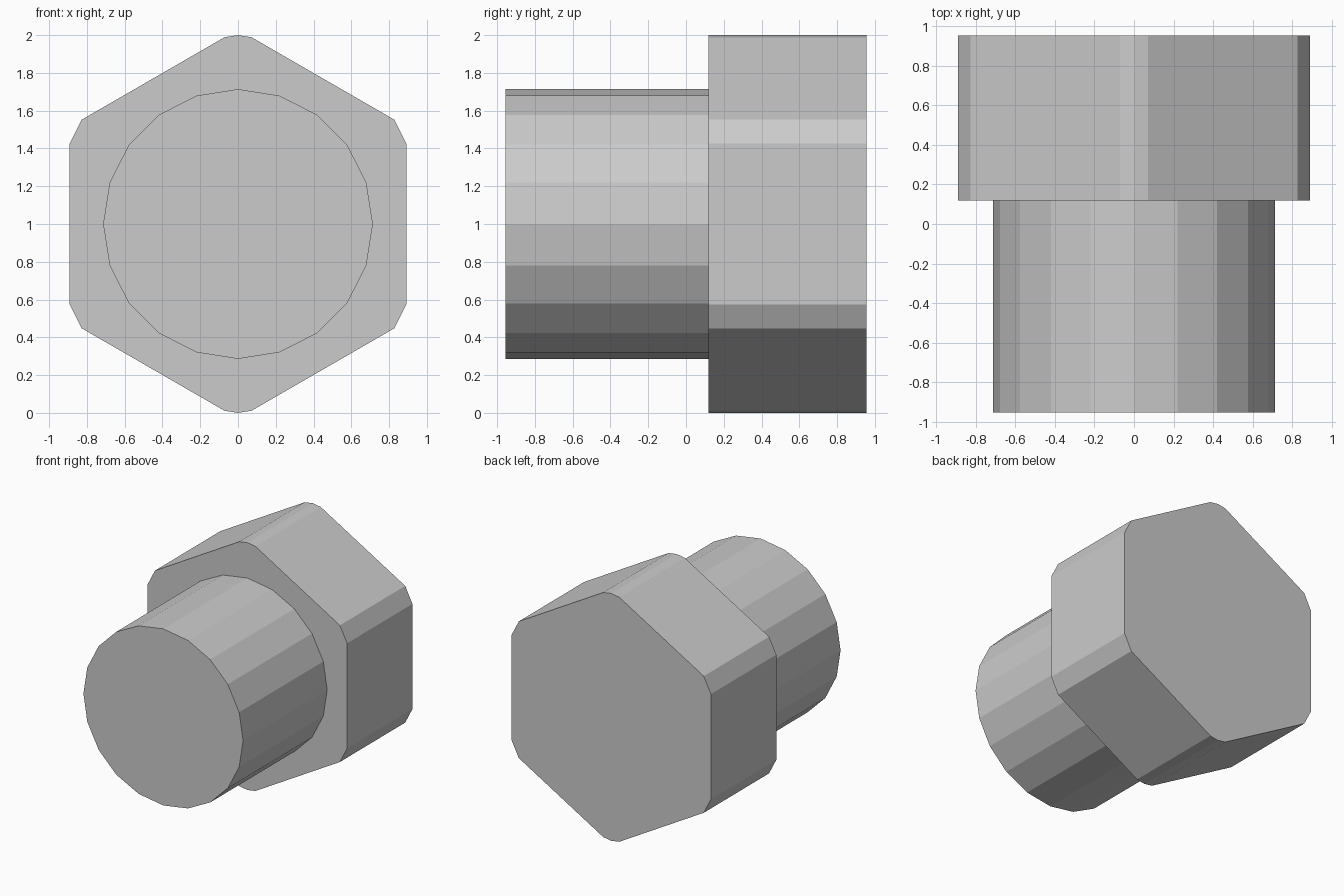
import bpy, bmesh, math
from mathutils import Matrix, Vector

cube = bpy.data.objects.get("Cube")
if cube:
    bpy.data.objects.remove(cube, do_unlink=True)

SIDES = 20
AXIS_Z = 1.0

steel = bpy.data.materials.new("grey steel")
steel.use_nodes = True
GREY = (0.6, 0.6, 0.6, 1)
steel.diffuse_color = GREY
steel.node_tree.nodes["Principled BSDF"].inputs["Base Color"].default_value = GREY


def rod(radius, y0, y1):
    """Closed cylinder along y with a corner pointing straight up."""
    bm = bmesh.new()
    bmesh.ops.create_cone(bm, cap_ends=True, segments=SIDES,
                          radius1=radius, radius2=radius, depth=y1 - y0)
    turn = Matrix.Rotation(math.pi / 2, 4, 'X')
    bm.transform(Matrix.Translation((0, (y0 + y1) / 2, 0)) @ turn)
    return bm


def finish(bm, name):
    bmesh.ops.recalc_face_normals(bm, faces=bm.faces)
    mesh = bpy.data.meshes.new(name)
    bm.to_mesh(mesh)
    bm.free()
    mesh.materials.append(steel)
    obj = bpy.data.objects.new(name, mesh)
    obj.location.z = AXIS_Z
    bpy.context.collection.objects.link(obj)


# Shaft
finish(rod(0.714, -0.955, 0.12), "shaft")

# Head: a round blank with six flats cut off, leaving clipped corners
head = rod(1.0, 0.12, 0.955)
for i in range(6):
    a = i * math.pi / 3
    n = Vector((math.cos(a), 0, math.sin(a)))
    geom = head.verts[:] + head.edges[:] + head.faces[:]
    bmesh.ops.bisect_plane(head, geom=geom, plane_co=n * 0.892, plane_no=n,
                           clear_outer=True)
    rim = [e for e in head.edges if e.is_boundary]
    bmesh.ops.holes_fill(head, edges=rim, sides=0)
finish(head, "hex_head")
